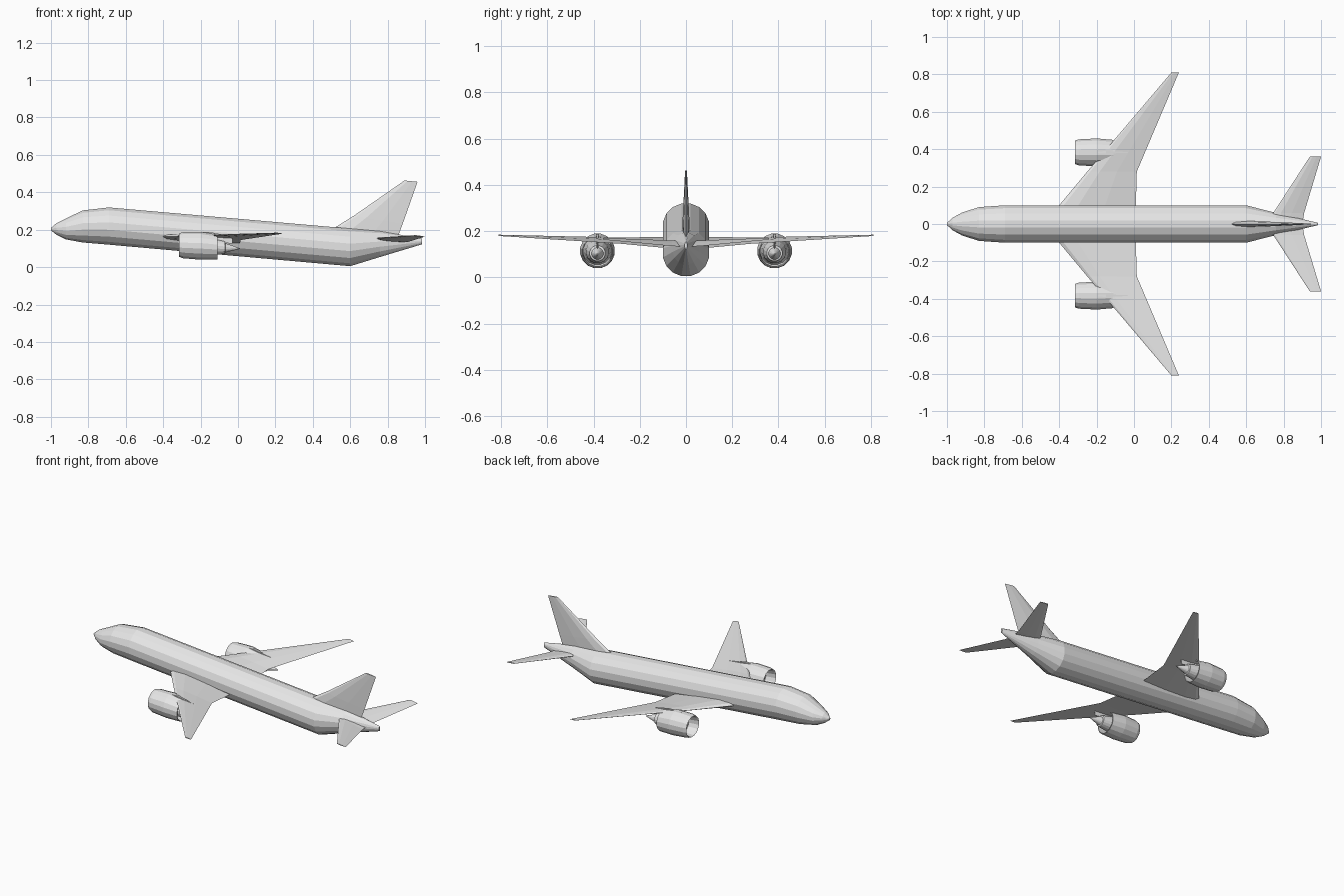
import bpy
import bmesh
from math import sin, cos, pi

cube = bpy.data.objects.get("Cube")
if cube:
    bpy.data.objects.remove(cube, do_unlink=True)

grey = bpy.data.materials.new("light grey")
grey.use_nodes = True
grey.diffuse_color = (0.8, 0.8, 0.8, 1)
grey.node_tree.nodes["Principled BSDF"].inputs["Base Color"].default_value = (0.8, 0.8, 0.8, 1)


def loft(name, rings, capped=True):
    """Skin a list of equally long point rings into a flat shaded object."""
    bm = bmesh.new()
    loops = [[bm.verts.new(p) for p in ring] for ring in rings]
    n = len(loops[0])
    for a, b in zip(loops, loops[1:]):
        for i in range(n):
            j = (i + 1) % n
            bm.faces.new((a[i], a[j], b[j], b[i]))
    if capped:
        bm.faces.new(loops[0])
        bm.faces.new(loops[-1])
    bmesh.ops.recalc_face_normals(bm, faces=bm.faces)
    mesh = bpy.data.meshes.new(name)
    bm.to_mesh(mesh)
    bm.free()
    mesh.materials.append(grey)
    obj = bpy.data.objects.new(name, mesh)
    bpy.context.collection.objects.link(obj)
    return obj


def ring(x, y, z, ry, rz, n=16):
    return [(x, y + ry * sin((i + 0.5) * 2 * pi / n), z + rz * cos((i + 0.5) * 2 * pi / n))
            for i in range(n)]


# Aerofoil outline: fraction of chord, half thickness factor
FOIL = [(0, 0), (0.06, 0.6), (0.25, 1), (0.6, 0.7), (1, 0),
        (0.6, -0.5), (0.25, -0.7), (0.06, -0.5)]


def foil(lead, trail, span, thick, z_lead, z_trail):
    """Aerofoil section across a wing, at a given distance from the centre."""
    return [(lead + (trail - lead) * c, span, z_lead + (z_trail - z_lead) * c + thick * t)
            for c, t in FOIL]


# Fuselage: x, half width, bottom, top
BODY = [(-1, 0.006, 0.196, 0.21), (-0.97, 0.034, 0.172, 0.236),
        (-0.92, 0.062, 0.147, 0.261), (-0.83, 0.092, 0.13, 0.305),
        (-0.69, 0.102, 0.118, 0.321), (0.6, 0.102, 0.003, 0.208),
        (0.76, 0.06, 0.053, 0.193), (0.985, 0.006, 0.122, 0.153)]
loft("fuselage", [ring(x, 0, (b + t) / 2, w, (t - b) / 2) for x, w, b, t in BODY])

# Tail fin
fin = []
for lead, trail, z_lead, z_trail, thick in [(0.5, 0.85, 0.2, 0.15, 0.016),
                                            (0.62, 0.88, 0.275, 0.23, 0.014),
                                            (0.89, 0.96, 0.463, 0.456, 0.004)]:
    fin.append([(lead + (trail - lead) * c, thick * (abs(t) if i < 5 else -FOIL[8 - i][1]),
                 z_lead + (z_trail - z_lead) * c) for i, (c, t) in enumerate(FOIL)])
loft("tail_fin", fin)

# Engine profiles: x, radius, centre height
NACELLE = [(-0.25, 0.054, 0.115), (-0.308, 0.06, 0.118), (-0.315, 0.064, 0.118),
           (-0.295, 0.071, 0.117), (-0.2, 0.076, 0.114), (-0.11, 0.068, 0.107),
           (-0.11, 0.064, 0.107), (-0.17, 0.062, 0.11)]
CORE = [(-0.25, 0.054, 0.115), (-0.17, 0.05, 0.11), (-0.07, 0.034, 0.104),
        (-0.068, 0.026, 0.103), (0.01, 0.002, 0.099)]
SPINNER = [(-0.28, 0.002, 0.117), (-0.249, 0.02, 0.115)]

for side, s in (("left", 1), ("right", -1)):
    # Swept wing with a kinked trailing edge
    loft("wing_" + side, [foil(-0.46, 0.01, 0, 0.022, 0.157, 0.118),
                          foil(-0.4, 0.01, s * 0.1, 0.02, 0.164, 0.128),
                          foil(-0.25, 0.015, s * 0.28, 0.011, 0.166, 0.145),
                          foil(0.2, 0.24, s * 0.81, 0.003, 0.182, 0.179)])
    # Tailplane
    loft("tailplane_" + side, [foil(0.71, 0.9, 0, 0.012, 0.152, 0.132),
                               foil(0.745, 0.91, s * 0.06, 0.01, 0.154, 0.135),
                               foil(0.94, 1, s * 0.36, 0.003, 0.169, 0.163)])
    # Engine
    for part, profile, capped in (("nacelle", NACELLE, False), ("engine_core", CORE, True),
                                  ("spinner", SPINNER, True)):
        loft(part + "_" + side, [ring(x, s * 0.383, z, r, r) for x, r, z in profile], capped)
    # Pylon joining the engine to the wing
    loft("pylon_" + side, [[(x, s * 0.383 + w * k, z) for k, z in
                            ((1, low), (1, top), (-1, top), (-1, low))]
                           for x, w, low, top in ((-0.24, 0.002, 0.182, 0.188),
                                                  (-0.15, 0.007, 0.14, 0.187),
                                                  (-0.03, 0.002, 0.125, 0.165))])
